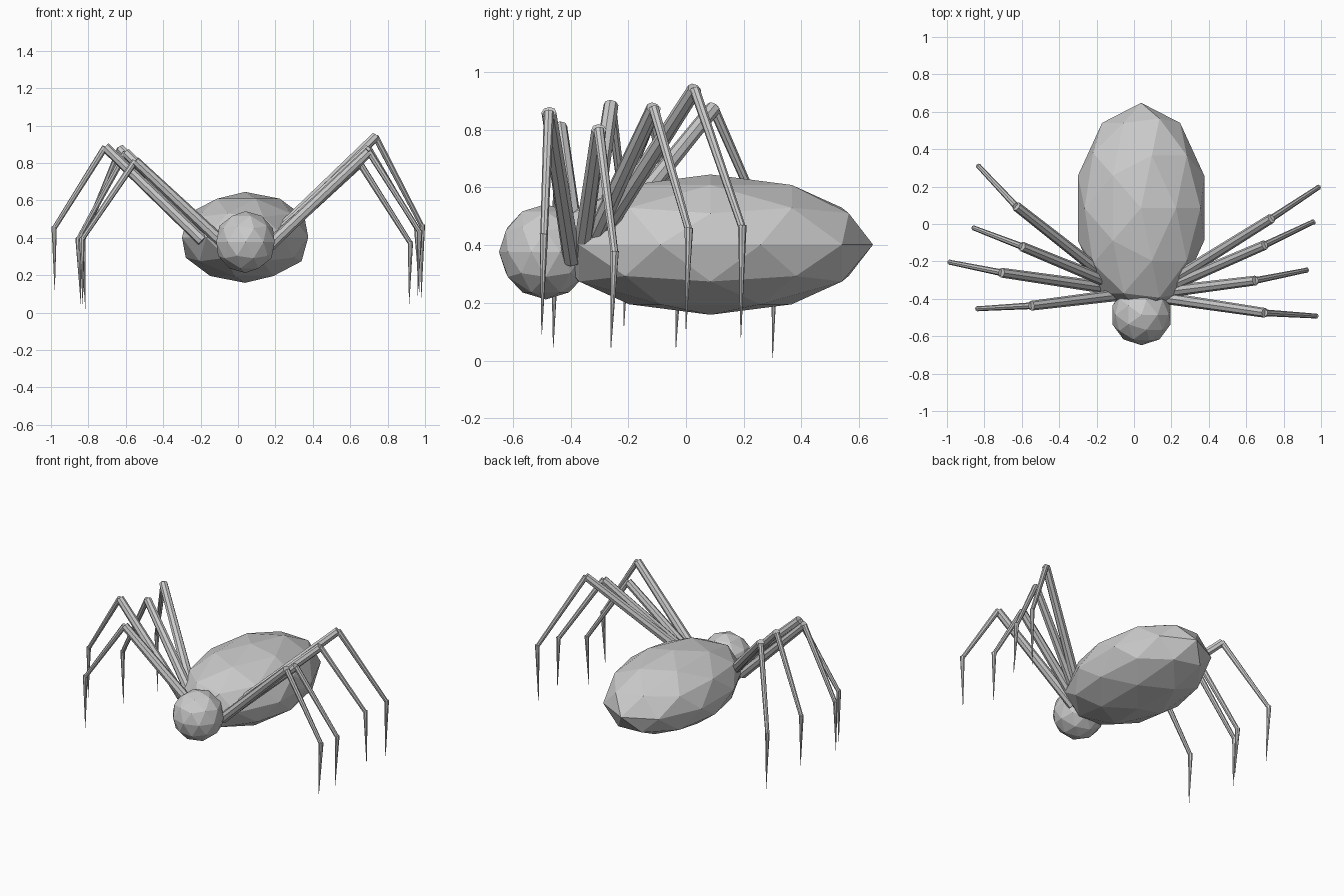
import bpy
from mathutils import Vector


def ball(name, loc, scale):
    bpy.ops.mesh.primitive_ico_sphere_add(subdivisions=2, radius=1, location=loc)
    ob = bpy.context.object
    ob.name = name
    ob.scale = scale
    return ob


def segment(name, a, b, r1, r2):
    """Tapered eight-sided tube from a to b."""
    a, b = Vector(a), Vector(b)
    d = b - a
    bpy.ops.mesh.primitive_cone_add(vertices=8, radius1=r1, radius2=r2,
                                    depth=d.length, location=(a + b) / 2)
    ob = bpy.context.object
    ob.name = name
    ob.rotation_mode = 'QUATERNION'
    ob.rotation_quaternion = d.to_track_quat('Z', 'Y')
    return ob


# Body: faceted abdomen and head
ball("abdomen", (0.038, 0.085, 0.402), (0.355, 0.563, 0.243))
ball("head", (0.04, -0.486, 0.377), (0.164, 0.162, 0.165))

# Legs: root, knee, ankle, foot tip (the pose is not symmetrical)
legs = {
    "right_leg_1": [(0.16, -0.395, 0.35), (0.70, -0.475, 0.86), (0.972, -0.492, 0.43), (0.96, -0.50, 0.09)],
    "right_leg_2": [(0.15, -0.365, 0.35), (0.65, -0.302, 0.80), (0.922, -0.247, 0.37), (0.915, -0.26, 0.045)],
    "right_leg_3": [(0.15, -0.35, 0.36), (0.70, -0.112, 0.875), (0.955, 0.01, 0.45), (0.97, 0.00, 0.11)],
    "right_leg_4": [(0.15, -0.335, 0.37), (0.735, 0.03, 0.94), (0.985, 0.195, 0.46), (0.98, 0.19, 0.08)],
    "left_leg_1": [(-0.09, -0.38, 0.38), (-0.55, -0.437, 0.81), (-0.835, -0.453, 0.39), (-0.83, -0.46, 0.045)],
    "left_leg_2": [(-0.19, -0.335, 0.385), (-0.71, -0.26, 0.885), (-0.983, -0.205, 0.45), (-0.98, -0.215, 0.12)],
    "left_leg_3": [(-0.14, -0.31, 0.40), (-0.60, -0.12, 0.855), (-0.855, -0.022, 0.39), (-0.84, -0.035, 0.045)],
    "left_leg_4": [(-0.14, -0.29, 0.40), (-0.63, 0.095, 0.875), (-0.83, 0.308, 0.39), (-0.815, 0.30, 0.01)],
}
for name, (root, knee, ankle, tip) in legs.items():
    segment(name + "_thigh", root, knee, 0.032, 0.026)
    segment(name + "_shin", knee, ankle, 0.018, 0.013)
    segment(name + "_foot", Vector(ankle) + Vector((0, 0, 0.01)), tip, 0.015, 0.001)
